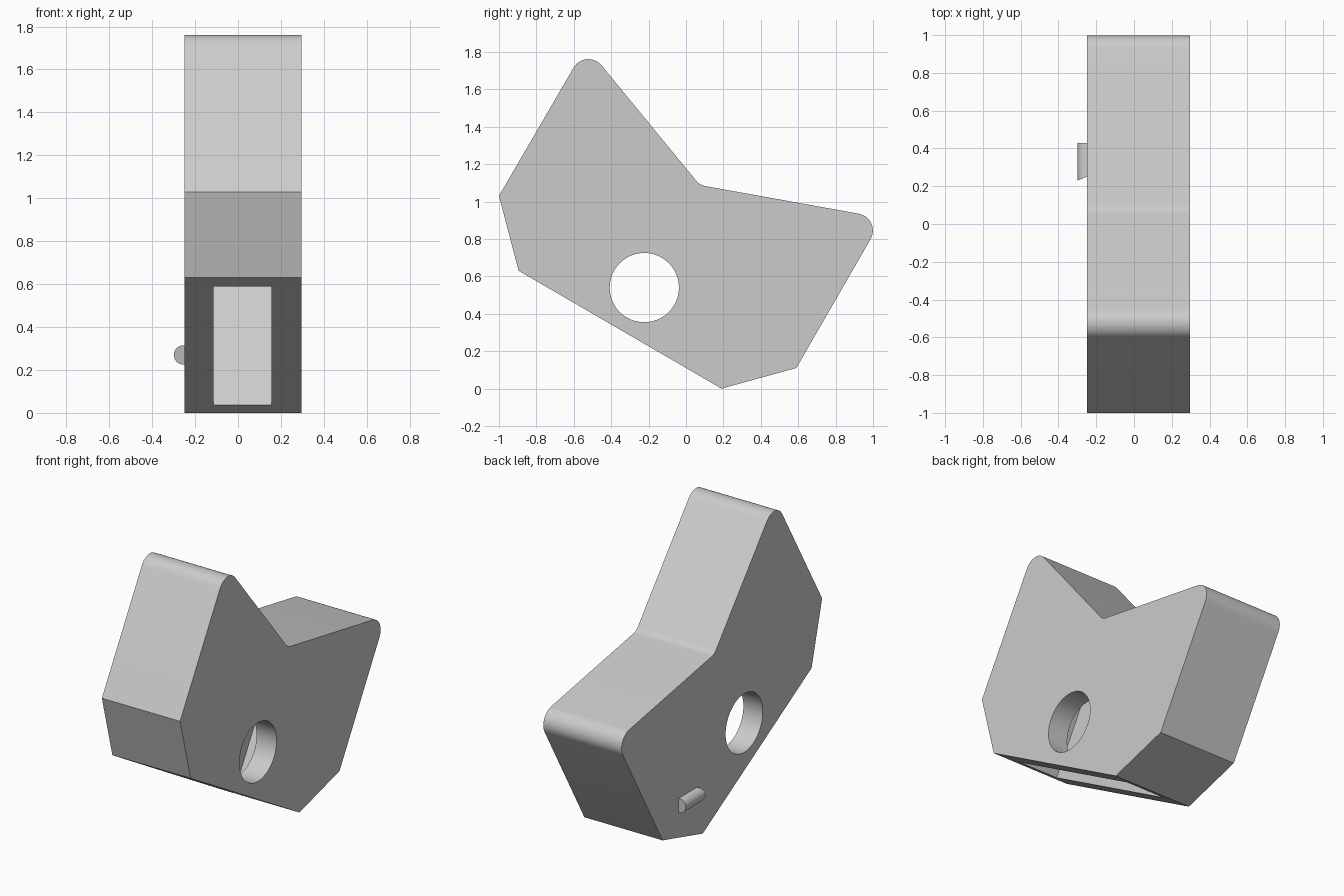
import bpy, bmesh, math
from mathutils import Vector

if "Cube" in bpy.data.objects:
    bpy.data.objects.remove(bpy.data.objects["Cube"], do_unlink=True)

grey = bpy.data.materials.new("light_grey")
grey.use_nodes = True
grey.diffuse_color = (0.6, 0.6, 0.6, 1)
grey.node_tree.nodes["Principled BSDF"].inputs["Base Color"].default_value = (0.6, 0.6, 0.6, 1)


def fillet(prev, corner, nxt, radius, steps=12):
    """Points of an arc that rounds a profile corner."""
    a, b = (prev - corner).normalized(), (nxt - corner).normalized()
    half = a.angle(b) / 2
    centre = corner + (a + b).normalized() * radius / math.sin(half)
    start = corner + a * radius / math.tan(half) - centre
    end = corner + b * radius / math.tan(half) - centre
    turn = start.angle(end)
    return [centre + (start * math.sin((1 - i / steps) * turn)
                      + end * math.sin(i / steps * turn)) / math.sin(turn)
            for i in range(steps + 1)]


def prism(name, points, x0, x1):
    """Extrude a (y, z) profile along x."""
    bm = bmesh.new()
    face = bm.faces.new([bm.verts.new((x0, p[0], p[1])) for p in points])
    out = bmesh.ops.extrude_face_region(bm, geom=[face])
    moved = [v for v in out["geom"] if isinstance(v, bmesh.types.BMVert)]
    bmesh.ops.translate(bm, verts=moved, vec=(x1 - x0, 0, 0))
    bmesh.ops.recalc_face_normals(bm, faces=bm.faces)
    mesh = bpy.data.meshes.new(name)
    bm.to_mesh(mesh)
    bm.free()
    mesh.materials.append(grey)
    obj = bpy.data.objects.new(name, mesh)
    bpy.context.collection.objects.link(obj)
    return obj


def activate(obj):
    bpy.ops.object.select_all(action='DESELECT')
    obj.select_set(True)
    bpy.context.view_layer.objects.active = obj


def cut(obj, cutter):
    cutter.hide_render = True
    mod = obj.modifiers.new("cut", 'BOOLEAN')
    mod.operation, mod.solver, mod.object = 'DIFFERENCE', 'EXACT', cutter
    activate(obj)
    bpy.ops.object.modifier_apply(modifier=mod.name)
    bpy.data.objects.remove(cutter, do_unlink=True)


# Notched body: corner position and rounding radius
corners = [(-0.895, 0.63, 0), (0.19, 0, 0), (0.59, 0.11, 0), (1.052, 0.912, 0.092),
           (0.074, 1.088, 0.08), (-0.535, 1.83, 0.092), (-1, 1.03, 0)]
pts = [Vector(c[:2]) for c in corners]
outline = []
for i, (y, z, r) in enumerate(corners):
    outline += fillet(pts[i - 1], pts[i], pts[(i + 1) % len(pts)], r) if r else [pts[i]]
body = prism("body", outline, -0.25, 0.296)

# Deep slot opening through the sloping underside
along = (pts[1] - pts[0]).normalized()
inward = Vector((-along.y, along.x))
slot = [pts[0] + along * u + inward * d
        for u, d in ((0.08, -0.2), (1.18, -0.2), (1.18, 0.7), (0.08, 0.7))]
cut(body, prism("slot_cutter", slot, -0.115, 0.157))

# Round cross hole
hole = [(-0.223 + 0.185 * math.cos(t), 0.54 + 0.185 * math.sin(t))
        for t in (math.tau * i / 64 for i in range(64))]
cut(body, prism("hole_cutter", hole, -0.5, 0.5))

# Half-buried side pin with a slanted front end
bpy.ops.mesh.primitive_cylinder_add(vertices=32, radius=0.045, depth=0.2,
                                    location=(-0.254, 0.33, 0.27),
                                    rotation=(math.pi / 2, 0, 0))
pin = bpy.context.object
pin.name = "side_pin"
bpy.ops.object.transform_apply(location=True, rotation=True, scale=True)
for v in pin.data.vertices:
    if v.co.y < 0.33:
        v.co.y += (v.co.x + 0.3) * 0.4
pin.data.materials.append(grey)

for obj in (body, pin):
    activate(obj)
    bpy.ops.object.shade_smooth_by_angle(angle=math.radians(25))
